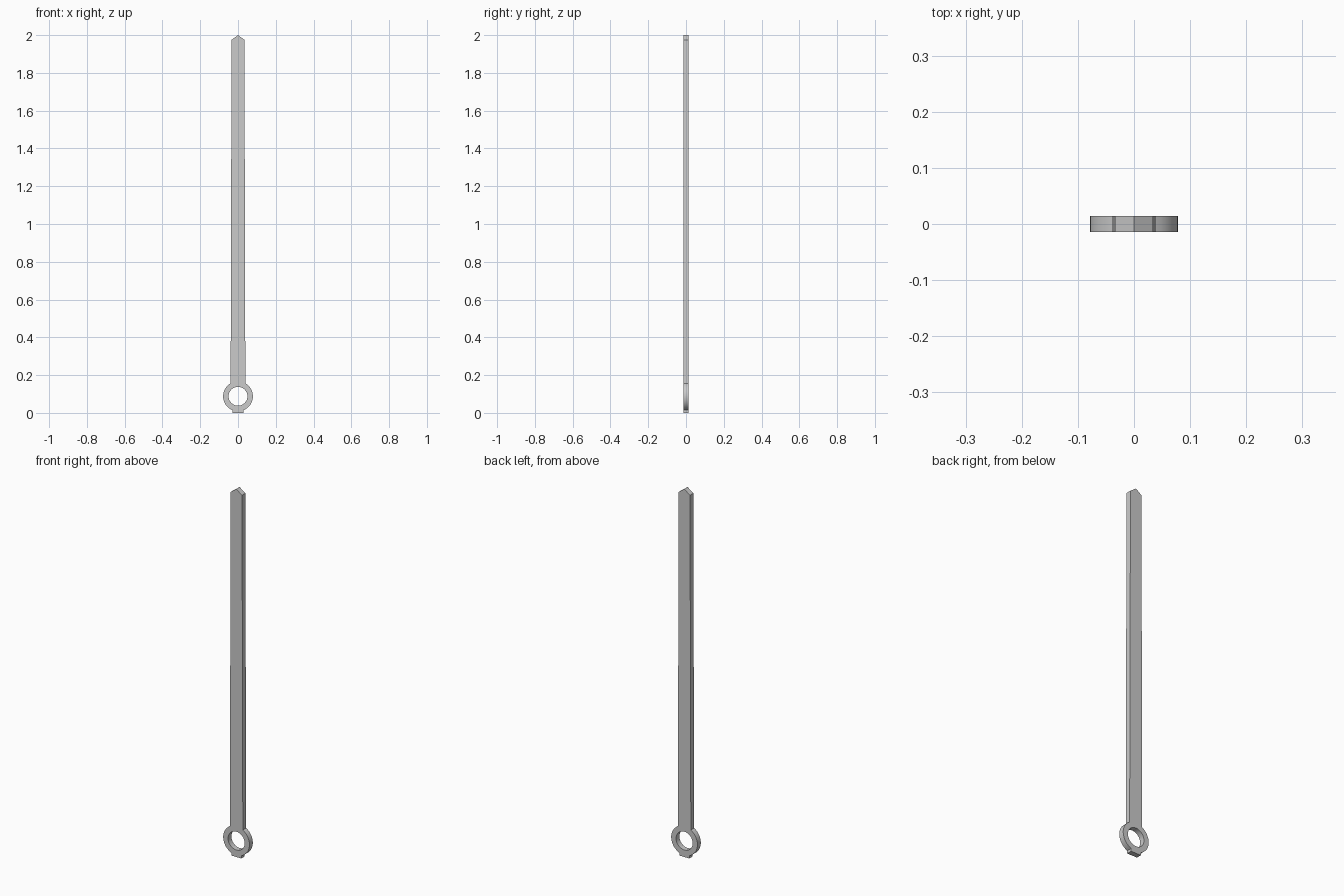
import bpy, math

if "Cube" in bpy.data.objects:
    bpy.data.objects.remove(bpy.data.objects["Cube"])

CZ, R_OUT, R_IN, HALF_T = 0.088, 0.079, 0.05, 0.0143
BLADE_BASE, BLADE_TOP, TAB = 0.039, 0.034, 0.03

# Right half of the outline: tab, ring arc, tapered blade, pointed tip
a0 = -math.acos(TAB / R_OUT)
a1 = math.acos(BLADE_BASE / R_OUT)
N = 16
arc = [(R_OUT * math.cos(a0 + (a1 - a0) * i / N),
        CZ + R_OUT * math.sin(a0 + (a1 - a0) * i / N)) for i in range(N + 1)]
right = [(TAB, 0)] + arc + [(BLADE_TOP, 1.975)]
outline = right + [(0, 2.0)] + [(-x, z) for x, z in reversed(right)]

# Round eye hole
hole = [(R_IN * math.cos(math.tau * i / 32), CZ + R_IN * math.sin(math.tau * i / 32))
        for i in range(32)]

# Filled, extruded flat profile, stood upright
curve = bpy.data.curves.new("clock_hand", 'CURVE')
curve.dimensions = '2D'
curve.fill_mode = 'BOTH'
curve.extrude = HALF_T
for pts in (outline, hole):
    s = curve.splines.new('POLY')
    s.points.add(len(pts) - 1)
    for p, (x, z) in zip(s.points, pts):
        p.co = (x, z, 0, 1)
    s.use_cyclic_u = True

hand = bpy.data.objects.new("clock_hand", curve)
hand.rotation_euler = (math.pi / 2, 0, 0)
bpy.context.collection.objects.link(hand)
bpy.context.view_layer.objects.active = hand
hand.select_set(True)
bpy.ops.object.convert(target='MESH')
bpy.ops.object.transform_apply(location=False, rotation=True, scale=False)

# Weld the walls to the faces, then smooth the ring walls
bpy.ops.object.mode_set(mode='EDIT')
bpy.ops.mesh.select_all(action='SELECT')
bpy.ops.mesh.remove_doubles(threshold=0.0001)
bpy.ops.mesh.normals_make_consistent(inside=False)
bpy.ops.object.mode_set(mode='OBJECT')
bpy.ops.object.shade_smooth_by_angle(angle=math.radians(30))
